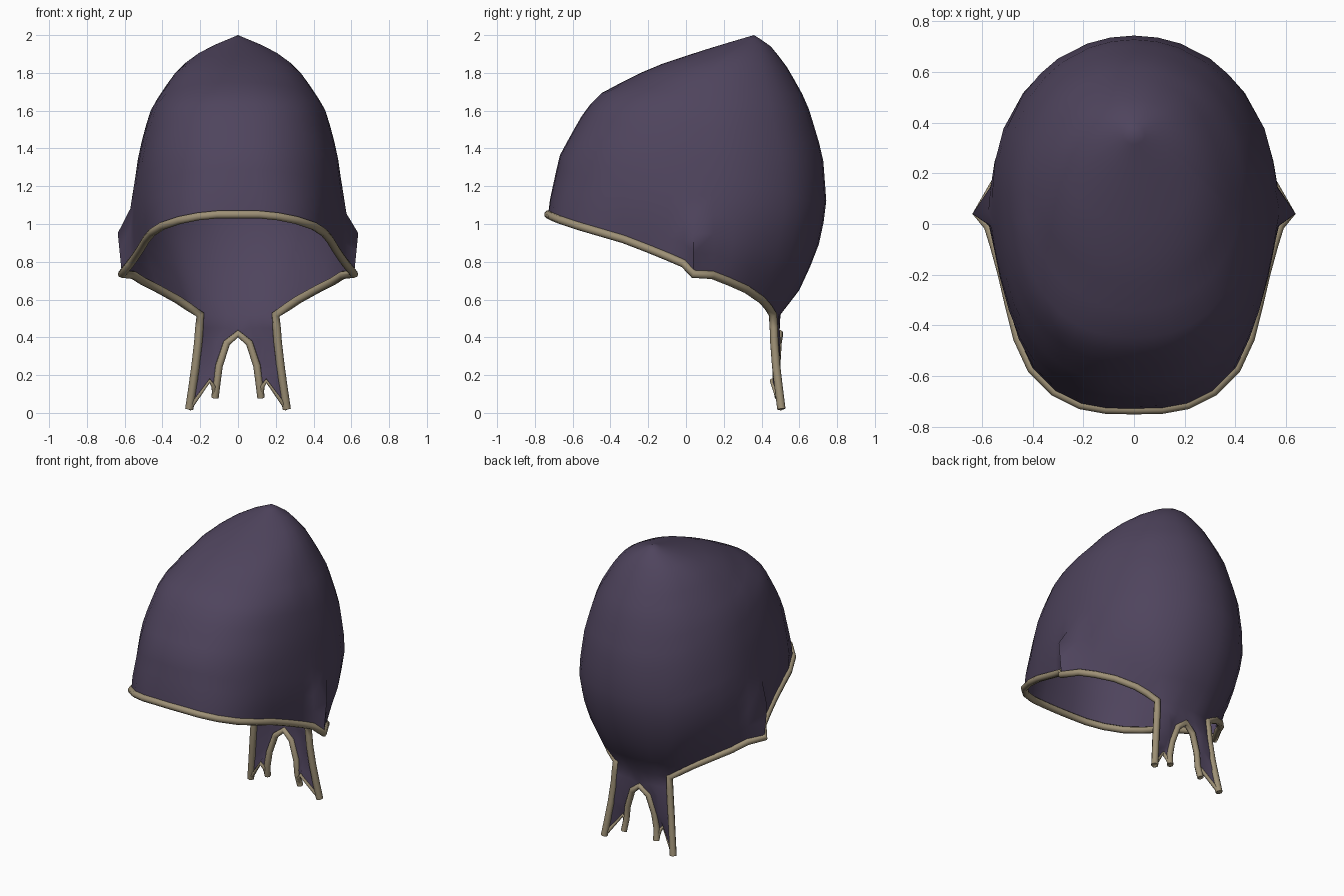
import bpy, bmesh, math
from mathutils import Vector

if "Cube" in bpy.data.objects:
    bpy.data.objects.remove(bpy.data.objects["Cube"])


def material(name, rgb):
    m = bpy.data.materials.new(name)
    m.diffuse_color = (*rgb, 1)
    m.use_nodes = True
    m.node_tree.nodes["Principled BSDF"].inputs["Base Color"].default_value = m.diffuse_color
    return m


PURPLE = material("dusk purple cloth", (0.078, 0.058, 0.110))
TAN = material("tan trim", (0.34, 0.28, 0.18))

# Dome cross sections: height, half width, front y, back y, widest y
SECTIONS = [
    (0.50, 0.575, -0.74, 0.50, 0.10), (0.60, 0.575, -0.74, 0.59, 0.10),
    (0.86, 0.58, -0.74, 0.70, 0.12), (1.09, 0.567, -0.73, 0.745, 0.12),
    (1.36, 0.528, -0.67, 0.725, 0.11), (1.48, 0.50, -0.605, 0.69, 0.10),
    (1.61, 0.46, -0.53, 0.65, 0.10), (1.70, 0.405, -0.44, 0.61, 0.11),
    (1.83, 0.31, -0.18, 0.535, 0.18), (1.91, 0.20, 0.06, 0.475, 0.27),
    (1.95, 0.12, 0.19, 0.44, 0.32), (2.00, 0.0, 0.36, 0.36, 0.36),
]

# Right half of the hem, front centre to the nape
HEM = [
    (0, -0.73, 1.05), (0.11, -0.728, 1.05), (0.21, -0.71, 1.04),
    (0.31, -0.66, 1.02), (0.40, -0.57, 0.99), (0.455, -0.45, 0.955),
    (0.485, -0.33, 0.92), (0.515, -0.20, 0.87), (0.545, -0.09, 0.825),
    (0.57, -0.01, 0.79), (0.615, 0.04, 0.735), (0.555, 0.14, 0.73),
    (0.50, 0.23, 0.695), (0.42, 0.32, 0.655), (0.32, 0.40, 0.60),
    (0.26, 0.435, 0.56), (0.20, 0.46, 0.52), (0.12, 0.49, 0.52),
    (0.06, 0.498, 0.52), (0, 0.50, 0.52),
]
EAR = 10      # hem point where the side corner sticks out
NAPE = 16     # hem point where the tails begin

# Right tail as rows of outer edge, fold, gather and inner edge
TAIL = [
    HEM[NAPE:],
    [(0.205, 0.465, 0.45), (0.135, 0.495, 0.45), (0.07, 0.495, 0.45), (0, 0.495, 0.42)],
    [(0.21, 0.467, 0.38), (0.14, 0.50, 0.39), (0.11, 0.49, 0.38), (0.06, 0.487, 0.37)],
    [(0.225, 0.477, 0.25), (0.14, 0.495, 0.27), (0.12, 0.485, 0.26), (0.10, 0.48, 0.25)],
    [(0.24, 0.49, 0.14), (0.145, 0.475, 0.21), (0.125, 0.47, 0.19), (0.112, 0.475, 0.16)],
    [(0.258, 0.505, 0.02), (0.15, 0.455, 0.17), (0.13, 0.465, 0.14), (0.122, 0.49, 0.08)],
]


def section(z):
    z = min(max(z, 0.5), 2.0)
    for a, b in zip(SECTIONS, SECTIONS[1:]):
        if z <= b[0]:
            t = (z - a[0]) / (b[0] - a[0])
            return [p + (q - p) * t for p, q in zip(a[1:], b[1:])]


def on_dome(direction, z):
    """Point of the rounded cross section at height z in a plan direction."""
    w, yf, yb, yc = section(z)
    dx, dy = direction
    n = 2.4 if dy < 0 and z < 1.7 else 2.05
    k = (abs(dx) ** n + abs(dy) ** n) ** (-1 / n)
    depth = yb - yc if dy > 0 else yc - yf
    return Vector((w * dx * k, yc + depth * dy * k, z))


def mirror(p):
    return (-p[0], p[1], p[2])


def finish(ob, mat, angle):
    ob.data.materials.append(mat)
    bpy.ops.object.select_all(action='DESELECT')
    bpy.context.view_layer.objects.active = ob
    ob.select_set(True)
    bpy.ops.object.shade_smooth_by_angle(angle=math.radians(angle))


def dome():
    rows = 17
    ring = HEM + [mirror(p) for p in HEM[-2:0:-1]]
    n = len(ring)
    verts = []
    for j in range(rows):
        s = 1 - (1 - j / rows) ** 1.5
        for i, rim in enumerate(ring):
            rim = Vector(rim)
            w, yf, yb, yc = section(1.0)
            y = rim.y - yc
            d = (rim.x / w, y / (yb - yc if y > 0 else yc - yf))
            z = rim.z + (2.0 - rim.z) * s
            p = on_dome(d, z)
            # ease from the hem into the round crown
            fade = max(0, 1 - s / 0.42) ** 2
            p += (rim - on_dome(d, rim.z)) * fade
            # pointed side corner above the hem
            if i in (EAR, n - EAR):
                reach = 0.615 + (min(z, 0.98) - 0.735) * 0.1 - max(0, z - 0.98)
                if abs(p.x) < reach and z < 1.08:
                    p.x = math.copysign(reach, p.x)
                    p.y = 0.04
            verts.append(p)
    verts.append(Vector((0, 0.36, 2.0)))
    faces = []
    for j in range(rows - 1):
        for i in range(n):
            k = (i + 1) % n
            faces.append((j * n + i, j * n + k, j * n + n + k, j * n + n + i))
    last = (rows - 1) * n
    faces += [(last + i, last + (i + 1) % n, len(verts) - 1) for i in range(n)]
    return verts, faces


def tail(flip):
    verts = [mirror(p) if flip else p for row in TAIL for p in row]
    faces = []
    for r in range(len(TAIL) - 1):
        for c in range(3):
            a = r * 4 + c
            f = (a, a + 4, a + 5, a + 1)
            faces.append(f[::-1] if flip else f)
    return verts, faces


def cloth(name, parts):
    """One welded cloth surface from the dome and its tails."""
    bm = bmesh.new()
    for verts, faces in parts:
        vs = [bm.verts.new(v) for v in verts]
        for f in faces:
            bm.faces.new([vs[i] for i in f])
    bmesh.ops.remove_doubles(bm, verts=bm.verts, dist=0.0005)
    me = bpy.data.meshes.new(name)
    bm.to_mesh(me)
    bm.free()
    ob = bpy.data.objects.new(name, me)
    bpy.context.collection.objects.link(ob)
    finish(ob, PURPLE, 75)


def trim(name, points, radius):
    cu = bpy.data.curves.new(name, 'CURVE')
    cu.dimensions = '3D'
    cu.bevel_depth = radius
    cu.bevel_resolution = 2
    cu.use_fill_caps = True
    sp = cu.splines.new('POLY')
    sp.points.add(len(points) - 1)
    for q, p in zip(sp.points, points):
        q.co = (*p, 1)
    ob = bpy.data.objects.new(name, cu)
    bpy.context.collection.objects.link(ob)
    bpy.ops.object.select_all(action='DESELECT')
    bpy.context.view_layer.objects.active = ob
    ob.select_set(True)
    bpy.ops.object.convert(target='MESH')
    finish(bpy.context.object, TAN, 60)


cloth("cap_cloth", [dome(), tail(False), tail(True)])

# Rolled trim along the hem and down the outer edges of the tails
edge = HEM[:NAPE + 1] + [row[0] for row in TAIL[1:]]
trim("hem_trim", [mirror(p) for p in edge[:0:-1]] + edge, 0.022)

# Trim around the arch between the tails
arch = [row[3] for row in TAIL[1:]]
trim("arch_trim", [mirror(p) for p in arch[:0:-1]] + arch, 0.020)

# Trim on the slanted tail ends
tip = TAIL[5]
trim("right_tip_trim", tip, 0.012)
trim("left_tip_trim", [mirror(p) for p in tip], 0.012)
